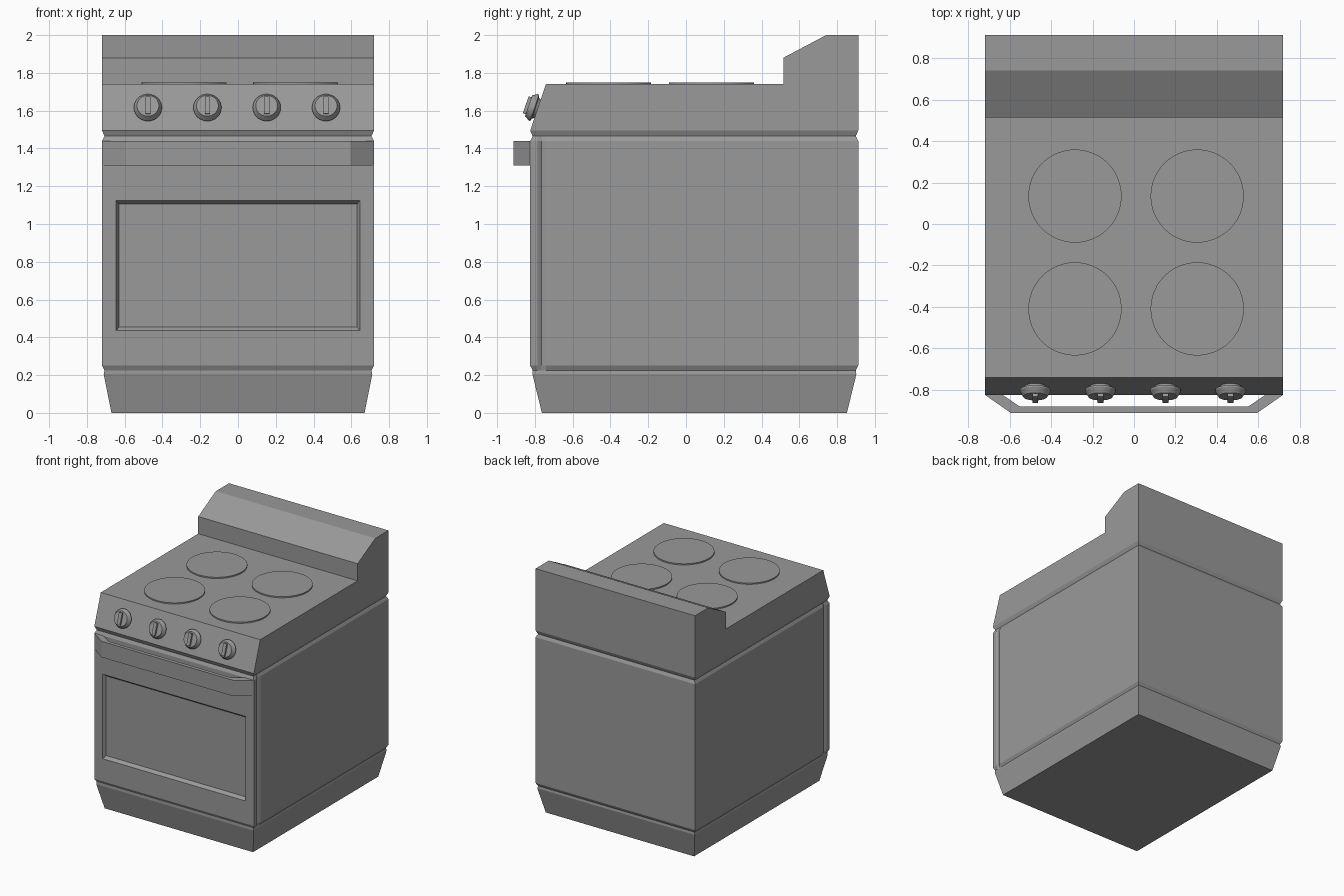
import bpy, bmesh, math
from mathutils import Matrix, Vector

cube = bpy.data.objects.get("Cube")
if cube:
    bpy.data.objects.remove(cube, do_unlink=True)

# One plain grey for every part
grey = bpy.data.materials.new("enamel_grey")
grey.use_nodes = True
grey.diffuse_color = (0.32, 0.32, 0.32, 1)
grey.node_tree.nodes["Principled BSDF"].inputs["Base Color"].default_value = grey.diffuse_color

W, FRONT, BACK = 0.72, -0.825, 0.912   # half width and depth limits
DIP = 0.013                            # depth of the seams


def finish(name, bm):
    bmesh.ops.recalc_face_normals(bm, faces=bm.faces)
    mesh = bpy.data.meshes.new(name)
    bm.to_mesh(mesh)
    bm.free()
    mesh.materials.append(grey)
    obj = bpy.data.objects.new(name, mesh)
    bpy.context.collection.objects.link(obj)
    return obj


def bridge(bm, a, b):
    n = len(a)
    return [bm.faces.new((a[i], a[(i + 1) % n], b[(i + 1) % n], b[i])) for i in range(n)]


def prism(name, points, direction):
    """Extrude a flat outline along a direction."""
    bm = bmesh.new()
    face = bm.faces.new([bm.verts.new(p) for p in points])
    new = bmesh.ops.extrude_face_region(bm, geom=[face])["geom"]
    moved = [v for v in new if isinstance(v, bmesh.types.BMVert)]
    bmesh.ops.translate(bm, verts=moved, vec=direction)
    return finish(name, bm)


def body_ring(bm, z, inset, y0, y1, groove):
    """Plan outline with a seam notch behind the door on both sides."""
    x = W - inset
    half = [(x, y0), (x, -0.785), (x - groove, -0.765), (x, -0.74), (x, y1)]
    if y0 > -0.79:
        half[1] = (x, y0 + 0.001)
        half[2], half[3] = (x, y0 + 0.01), (x, y0 + 0.03)
    outline = half + [(-px, py) for px, py in reversed(half)]
    return [bm.verts.new((px, py, z)) for px, py in outline]


# Cabinet: tapered plinth, seams and main box
bm = bmesh.new()
rings = [body_ring(bm, *r) for r in (
    (0, 0.05, -0.763, 0.852, 0),
    (0.205, 0.009, -0.813, 0.902, 0),
    (0.225, DIP, FRONT + DIP, BACK - DIP, 0),
    (0.25, 0, FRONT, BACK, DIP),
    (1.44, 0, FRONT, BACK, DIP),
    (1.465, DIP, FRONT + DIP, BACK - DIP, 0),
    (1.495, 0, FRONT, BACK, 0))]
bm.faces.new(rings[0])
for low, high in zip(rings, rings[1:]):
    faces = bridge(bm, low, high)
    if low is rings[3]:
        door_face = faces[-1]

# Recessed oven window in the door face
outer = [rings[3][-1], rings[3][0], rings[4][0], rings[4][-1]]
bm.faces.remove(door_face)
for x, z0, z1, y in ((0.645, 0.435, 1.125, FRONT), (0.63, 0.455, 1.105, FRONT + 0.025)):
    inner = [bm.verts.new(p) for p in ((-x, y, z0), (x, y, z0), (x, y, z1), (-x, y, z1))]
    bridge(bm, outer, inner)
    outer = inner
bm.faces.new(outer)
finish("cabinet", bm)

# Hob, sloped control panel and splashback
side = [(FRONT, 1.495), (-0.742, 1.74), (0.515, 1.74), (0.515, 1.88),
        (0.742, 2.0), (BACK, 2.0), (BACK, 1.495)]
prism("hob_and_splashback", [(-W, y, z) for y, z in side], (2 * W, 0, 0))

# Door handle bar
bar = [(0.72, FRONT), (0.595, -0.912), (-0.595, -0.912), (-0.72, FRONT),
       (-0.635, FRONT), (-0.55, -0.882), (0.55, -0.882), (0.635, FRONT)]
prism("door_handle", [(x, y, 1.31) for x, y in bar], (0, 0, 0.13))

# Hot plates
for x in (-0.285, 0.305):
    for y in (-0.41, 0.135):
        bm = bmesh.new()
        bmesh.ops.create_cone(bm, cap_ends=True, segments=48, radius1=0.225, radius2=0.225,
                              depth=0.012, matrix=Matrix.Translation((x, y, 1.744)))
        plate = finish("hot_plate", bm)
        for p in plate.data.polygons:
            p.use_smooth = abs(p.normal.z) < 0.5

# Control knobs, tilted with the panel
tilt = math.atan2(0.083, 0.245)
for x in (-0.477, -0.162, 0.152, 0.466):
    bm = bmesh.new()
    last = None
    for r, h in ((0.05, -0.005), (0.058, 0.012), (0.074, 0.016), (0.074, 0.024), (0.058, 0.05)):
        ring = [bm.verts.new((r * math.cos(a), r * math.sin(a), h))
                for a in (math.tau * i / 32 for i in range(32))]
        if last:
            bridge(bm, last, ring)
        last = ring
    bm.faces.new(last)
    grip = Matrix.Translation((0, 0, 0.055)) @ Matrix.Diagonal((0.028, 0.095, 0.022, 1))
    bmesh.ops.create_cube(bm, size=1, matrix=grip)
    place = Matrix.Translation((x, -0.786, 1.61)) @ Matrix.Rotation(math.pi / 2 - tilt, 4, 'X')
    bmesh.ops.transform(bm, matrix=place, verts=bm.verts)
    knob = finish("control_knob", bm)
    knob.select_set(True)
    bpy.context.view_layer.objects.active = knob
    bpy.ops.object.shade_smooth_by_angle(angle=math.radians(25))
    knob.select_set(False)
